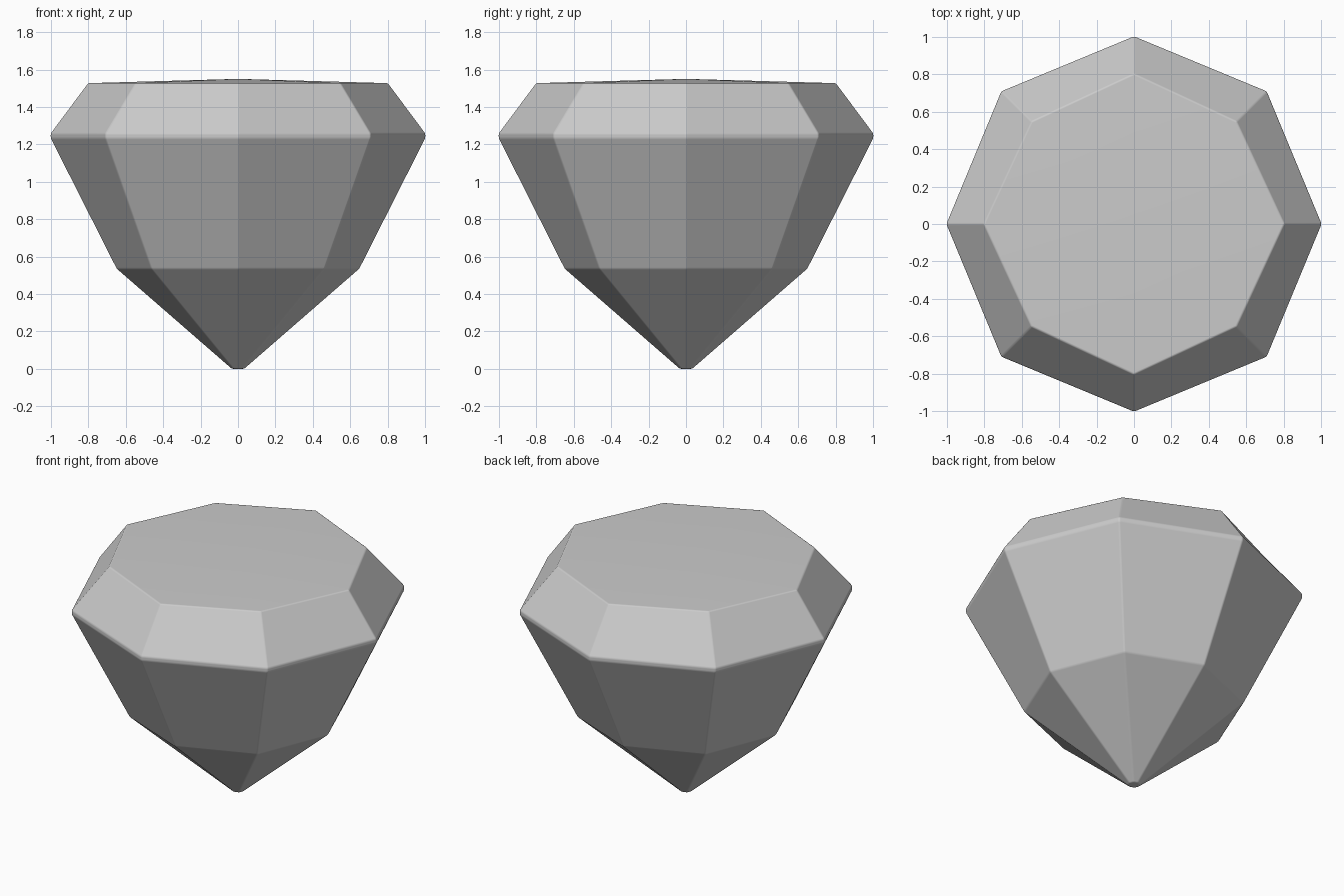
import bpy, bmesh
from math import cos, sin, pi

cube = bpy.data.objects.get("Cube")
if cube:
    bpy.data.objects.remove(cube)

# Stone colour
stone = bpy.data.materials.new("pale_grey_stone")
stone.use_nodes = True
colour = (0.6, 0.6, 0.6, 1)
stone.diffuse_color = colour
stone.node_tree.nodes["Principled BSDF"].inputs["Base Color"].default_value = colour

# Rings from culet to table: radius on the axes, radius on the diagonals, height
SIDES = 8
rings = [(0.035, 0.035, 0), (0.65, 0.655, 0.535), (1.003, 1.003, 1.233),
         (1.003, 1.003, 1.258), (0.803, 0.775, 1.527)]

bm = bmesh.new()
loops = []
for axis_r, diag_r, z in rings:
    ring = []
    for i in range(SIDES):
        r = diag_r if i % 2 else axis_r
        a = 2 * pi * i / SIDES
        ring.append(bm.verts.new((r * cos(a), r * sin(a), z)))
    loops.append(ring)

# Pavilion, girdle and crown facets
for low, high in zip(loops, loops[1:]):
    for i in range(SIDES):
        j = (i + 1) % SIDES
        bm.faces.new((low[i], low[j], high[j], high[i]))

# Culet and gently domed table
bm.faces.new(loops[0][::-1])
apex = bm.verts.new((0, 0, 1.55))
for i in range(SIDES):
    bm.faces.new((loops[-1][i], loops[-1][(i + 1) % SIDES], apex))
for face in bm.faces:
    face.smooth = True

mesh = bpy.data.meshes.new("cut_gem")
bm.to_mesh(mesh)
bm.free()
mesh.materials.append(stone)
gem = bpy.data.objects.new("cut_gem", mesh)
bpy.context.collection.objects.link(gem)

# Softened facet edges
bevel = gem.modifiers.new("soft_edges", "BEVEL")
bevel.width = 0.008
bevel.segments = 2
bevel.limit_method = "ANGLE"
bevel.angle_limit = 0.2
bevel.harden_normals = True
